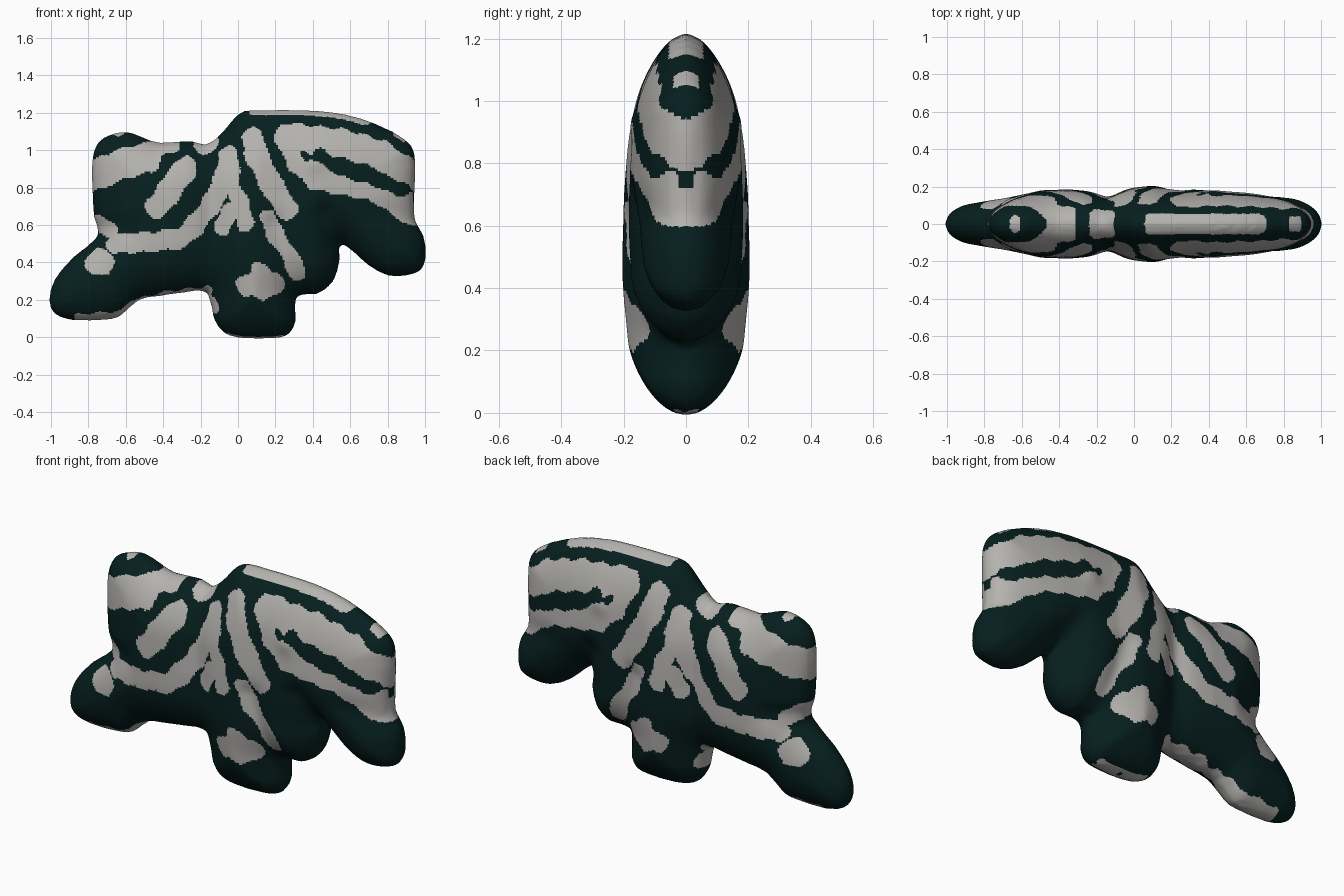
import bpy, bmesh, math
from mathutils import Vector

cube = bpy.data.objects.get("Cube")
if cube:
    bpy.data.objects.remove(cube)

STEP = 0.016


def scaled(pairs):
    """Turn (x, z) pairs in hundredths into vectors."""
    return [Vector((x / 100, z / 100)) for x, z in pairs]


def rounded(loop):
    """Closed smooth curve through the loop's points."""
    result = []
    n = len(loop)
    for i in range(n):
        a, b, c, d = (loop[(i + k - 1) % n] for k in range(4))
        result += [b, (9 * (b + c) - a - d) / 16]
    return result


def nearest(p, a, b):
    ab = b - a
    t = max(0.0, min(1.0, (p - a).dot(ab) / max(ab.length_squared, 1e-9)))
    return a + ab * t


def path_distance(p, path):
    ends = path[1:] or path
    return min((p - nearest(p, a, b)).length for a, b in zip(path, ends))


def inside(p):
    hit = False
    for a, b in edges:
        if (a.y > p.y) != (b.y > p.y):
            if p.x < a.x + (b.x - a.x) * (p.y - a.y) / (b.y - a.y):
                hit = not hit
    return hit


def make_material(name, colour):
    mat = bpy.data.materials.new(name)
    mat.use_nodes = True
    mat.diffuse_color = colour
    mat.node_tree.nodes["Principled BSDF"].inputs["Base Color"].default_value = colour
    return mat


# Side silhouette: head, back, hind lobe, belly lobes, front foot
head = [(-78, 95), (-75, 104), (-69, 108), (-60, 110), (-51, 107), (-42, 104), (-25, 105)]
back = [(-17, 103), (-9, 109), (-3, 116), (3, 121), (14, 121.5), (35, 121.5), (56, 119.5),
        (74, 114)]
hind_lobe = [(89, 106), (94.5, 98), (94.5, 80), (94.5, 63), (99, 55), (100.5, 44), (98, 36),
             (90, 33), (80, 33), (69, 39), (55, 51)]
belly_lobes = [(54.5, 42), (51, 30), (42, 23), (31, 22), (31, 9), (27, 1.5), (19, -0.5),
               (3, -0.5), (-7, 2), (-13, 10), (-16.5, 24), (-28, 24), (-42, 22), (-53, 20)]
front_foot = [(-62, 12), (-69, 9.5), (-88, 9), (-98, 12.5), (-101, 20), (-98, 31),
              (-88, 43), (-75, 54), (-77, 64), (-78, 80)]
outline = rounded(scaled(head + back + hind_lobe + belly_lobes + front_foot))
edges = list(zip(outline, outline[1:] + outline[:1]))

# Half thickness along the length
thickness = scaled([(-102, 11.5), (-85, 12), (-70, 14), (-50, 18), (-35, 18.5), (-15, 17),
                    (0, 19.5), (10, 20.5), (25, 18.5), (45, 19), (60, 17.5), (80, 14.5),
                    (102, 13)])

# Valleys between neighbouring lobes, then a small raised knob
creases = [(scaled(path), depth, width) for path, depth, width in (
    ([(55, 51), (47, 66)], 0.18, 0.06),
    ([(31, 22), (25, 45), (20, 60)], 0.12, 0.06),
    ([(-16, 24), (-13, 60), (-17, 103)], 0.15, 0.07),
    ([(-77, 60), (-60, 58)], 0.12, 0.06),
    ([(94, 64), (75, 66)], 0.1, 0.06),
    ([(41, 93)], -0.08, 0.05))]


def half_depth(p, rim):
    base = 0.0
    for a, b in zip(thickness, thickness[1:]):
        if a.x <= p.x <= b.x:
            base = a.y + (b.y - a.y) * (p.x - a.x) / (b.x - a.x)
    s = 1 - min(rim / (1.5 * base), 1.0)
    taper = 1 - 0.25 * ((p.y - 0.5) / 0.6) ** 2
    for path, depth, width in creases:
        taper *= 1 - depth * math.exp(-(path_distance(p, path) / width) ** 2)
    return base * taper * math.sqrt(1 - s * s)


# Inflate the silhouette into a closed, mirrored shell
bm = bmesh.new()
cells = [(i, j) for i in range(-65, 65) for j in range(-2, 78)]
solid = {c: inside(Vector(c) * STEP) for c in cells}
samples = {}


def sample(cell):
    """Front and back vertex of a grid point; outer points snap to the rim."""
    if cell not in samples:
        p = Vector(cell) * STEP
        rim = min((nearest(p, a, b) for a, b in edges), key=lambda q: (q - p).length_squared)
        if solid.get(cell):
            h = half_depth(p, (rim - p).length)
            samples[cell] = [bm.verts.new((p.x, side * h, p.y)) for side in (-1, 1)]
        else:
            samples[cell] = [bm.verts.new((rim.x, 0, rim.y))] * 2
    return samples[cell]


for i, j in cells:
    corners = [(i, j), (i + 1, j), (i + 1, j + 1), (i, j + 1)]
    if any(solid.get(c) for c in corners):
        pairs = [sample(c) for c in corners]
        bm.faces.new([pair[0] for pair in pairs])
        bm.faces.new([pair[1] for pair in reversed(pairs)])
shell = bpy.data.meshes.new("shell")
bm.to_mesh(shell)
bm.free()
body = bpy.data.objects.new("striped_body", shell)
bpy.context.collection.objects.link(body)

# Even out the surface
remesh = body.modifiers.new("even_surface", "REMESH")
remesh.mode = "VOXEL"
remesh.voxel_size = 0.011
soften = body.modifiers.new("soften", "SMOOTH")
soften.factor = 0.5
soften.iterations = 4
evaluated = body.evaluated_get(bpy.context.evaluated_depsgraph_get())
mesh = bpy.data.meshes.new_from_object(evaluated)
body.modifiers.clear()
body.data = mesh
bpy.data.meshes.remove(shell)

mesh.materials.clear()
mesh.materials.append(make_material("dark_green", (0.002, 0.0135, 0.0135, 1)))
mesh.materials.append(make_material("pale_grey", (0.46, 0.45, 0.43, 1)))

# Painted markings: path, radius, reach from the centre plane
flank_marks = [
    ([(-78, 86), (-64, 92), (-49, 96)], 0.08, 1),
    ([(-49, 99), (-36, 104)], 0.05, 1),
    ([(-28, 90), (-35, 81), (-43, 70)], 0.065, 1),
    ([(-76, 61), (-69, 58)], 0.045, 1),
    ([(-74, 40)], 0.075, 1),
    ([(-65, 50), (-47, 51), (-30, 53), (-20, 63), (-12, 75), (-7, 86), (-5, 97)], 0.052, 1),
    ([(-4, 95), (-3, 80), (2, 71), (4, 61)], 0.043, 1),
    ([(-5, 67), (-8, 59)], 0.045, 1),
    ([(8, 106), (10, 97), (17, 83), (26, 69)], 0.06, 1),
    ([(16, 64), (21, 53), (28, 43), (32, 34)], 0.043, 1),
    ([(5, 28), (19, 28)], 0.06, 1),
    ([(12, 26), (12, 34)], 0.06, 1)]
hind_marks = [
    ([(27, 107), (55, 104), (76, 98), (95, 85)], 0.075, 1),
    ([(27, 104), (33, 93), (42, 86)], 0.06, 1),
    ([(42, 86), (55, 84), (72, 81), (94, 67)], 0.075, 1)]
rim_marks = [
    ([(10, 121), (40, 121), (68, 117)], 0.04, 0.055),
    ([(86, 107)], 0.04, 0.042),
    ([(-64, 110)], 0.03, 0.06),
    ([(-17, 104)], 0.065, 1),
    ([(-17, 24), (-40, 21), (-55, 17), (-62, 11), (-85, 9)], 0.032, 0.08),
    ([(-15, 17)], 0.048, 1),
    ([(-4, 1), (22, 1)], 0.02, 0.04)]
dark_marks = [
    ([(44, 97), (55, 90), (72, 85), (88, 79)], 0.037, 1),
    ([(36, 97)], 0.025, 1),
    ([(95, 75)], 0.03, 0.026)]


def read(marks):
    return [(scaled(path), radius, reach) for path, radius, reach in marks]


def covered(p, depth, marks):
    return any(depth < reach and path_distance(p, path) < radius
               for path, radius, reach in marks)


pale = read(flank_marks + hind_marks + rim_marks)
dark = read(dark_marks)
for face in mesh.polygons:
    c = face.center
    wobble = 0.006 * Vector((math.sin(c.z * 47 + c.x * 13), math.sin(c.x * 53)))
    p = Vector((c.x, c.z)) + wobble
    depth = abs(c.y)
    face.material_index = int(covered(p, depth, pale) and not covered(p, depth, dark))
    face.use_smooth = True
